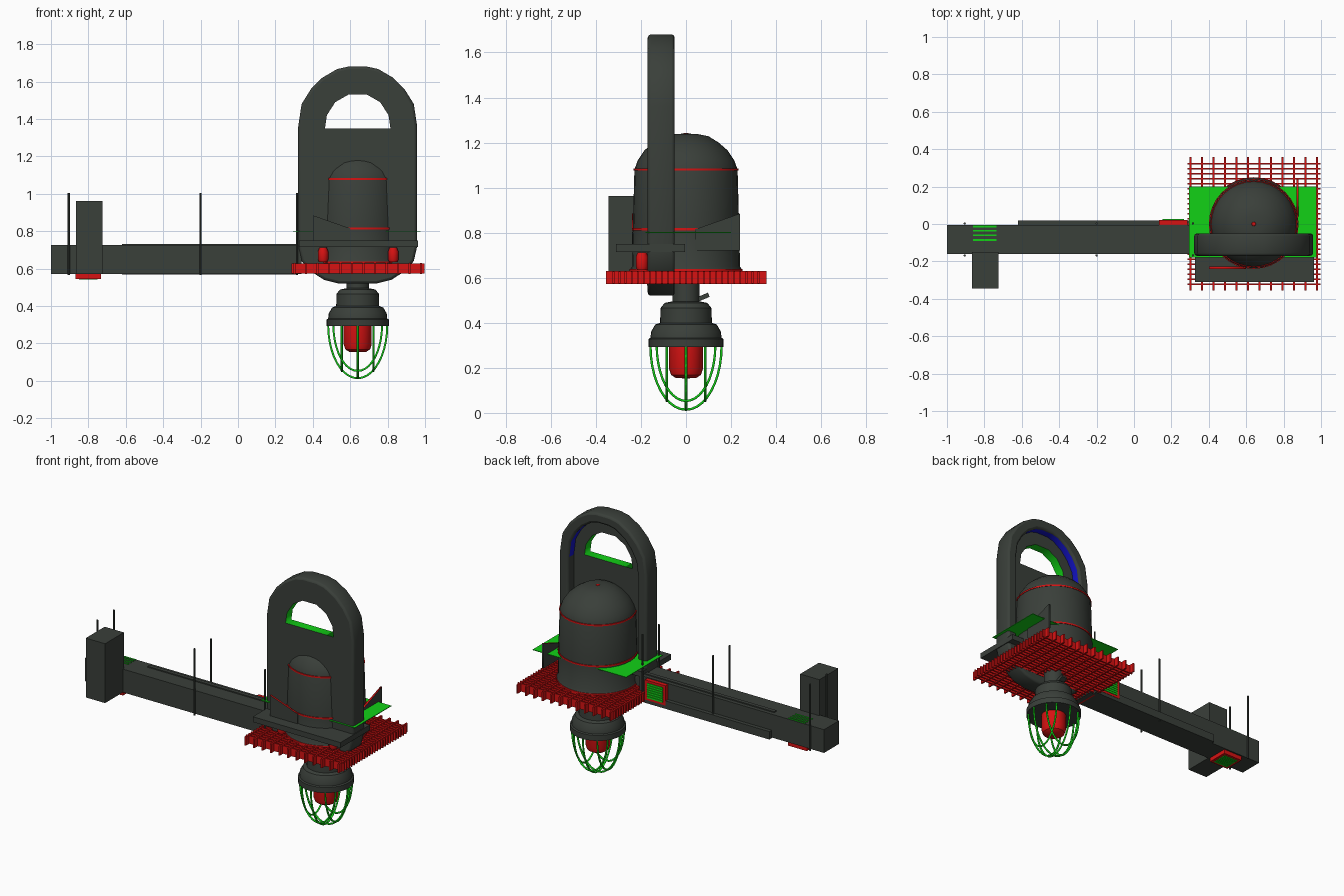
import bpy, bmesh, math
from mathutils import Matrix, Vector

cube = bpy.data.objects.get("Cube")
if cube:
    bpy.data.objects.remove(cube)


def material(name, rgb):
    m = bpy.data.materials.new(name)
    m.use_nodes = True
    m.diffuse_color = (*rgb, 1)
    m.node_tree.nodes["Principled BSDF"].inputs["Base Color"].default_value = (*rgb, 1)
    return m


DARK = material("dark grey paint", (0.042, 0.05, 0.042))
RED = material("red", (0.68, 0.006, 0.006))
GREEN = material("green", (0.006, 0.64, 0.008))
BLUE = material("blue", (0.006, 0.006, 0.55))
CX = 0.64  # axis of the lamp and dome


def add(name, bm, mats, smooth=False):
    bmesh.ops.recalc_face_normals(bm, faces=bm.faces)
    me = bpy.data.meshes.new(name)
    bm.to_mesh(me)
    bm.free()
    for m in mats:
        me.materials.append(m)
    ob = bpy.data.objects.new(name, me)
    bpy.context.collection.objects.link(ob)
    if smooth:
        bpy.ops.object.select_all(action="DESELECT")
        ob.select_set(True)
        bpy.context.view_layer.objects.active = ob
        bpy.ops.object.shade_smooth_by_angle(angle=math.radians(35))
    return ob


def boxes(name, mat, spans):
    """One object made of boxes, each given as x, y and z ranges."""
    bm = bmesh.new()
    for x, y, z in spans:
        mid = Vector(((a + b) / 2 for a, b in (x, y, z)))
        size = Matrix.Diagonal((x[1] - x[0], y[1] - y[0], z[1] - z[0], 1))
        bmesh.ops.create_cube(bm, size=1, matrix=Matrix.Translation(mid) @ size)
    return add(name, bm, [mat])


def lathe(name, mat, profile, x=CX, y=0, steps=32):
    """Spin a radius / height profile about a vertical axis."""
    bm = bmesh.new()
    vs = [bm.verts.new((x + r, y, z)) for r, z in profile]
    es = [bm.edges.new(p) for p in zip(vs, vs[1:])]
    bmesh.ops.spin(bm, geom=vs + es, cent=(x, y, 0), axis=(0, 0, 1),
                   angle=math.tau, steps=steps, use_duplicate=False)
    bmesh.ops.remove_doubles(bm, verts=bm.verts, dist=0.0005)
    return add(name, bm, [mat], True)


def panel(name, mats, outlines, y0, y1, bevel=0):
    """Fill x / z outlines (outer, then holes) and give them depth along y."""
    cu = bpy.data.curves.new(name, "CURVE")
    cu.dimensions, cu.fill_mode = "2D", "BOTH"
    cu.extrude = (y1 - y0) / 2 - bevel
    cu.bevel_depth, cu.bevel_resolution, cu.offset = bevel, 1, -bevel
    for pts in outlines:
        sp = cu.splines.new("POLY")
        sp.points.add(len(pts) - 1)
        for p, (x, z) in zip(sp.points, pts):
            p.co = (x, z, 0, 1)
        sp.use_cyclic_u = True
    tmp = bpy.data.objects.new(name + " curve", cu)
    bpy.context.collection.objects.link(tmp)
    me = bpy.data.meshes.new_from_object(tmp.evaluated_get(bpy.context.evaluated_depsgraph_get()))
    bm = bmesh.new()
    bm.from_mesh(me)
    bpy.data.objects.remove(tmp)
    bpy.data.meshes.remove(me)
    bmesh.ops.remove_doubles(bm, verts=bm.verts, dist=0.0001)
    bm.transform(Matrix.Translation((0, (y0 + y1) / 2, 0)) @ Matrix.Rotation(math.pi / 2, 4, "X"))
    for f in bm.faces:
        f.material_index = 0
    return add(name, bm, mats)


def mirrored(half):
    return [(CX - w, z) for w, z in half] + [(CX + w, z) for w, z in reversed(half)]


# Upright arched panel: rounded rim, recessed web and a handle opening
outer = mirrored([(0.1, 0.52), (0.18, 0.54), (0.25, 0.585), (0.3, 0.64), (0.318, 0.72),
                  (0.318, 1.36), (0.3, 1.48), (0.25, 1.56), (0.19, 1.62), (0.11, 1.667), (0.05, 1.68)])


def inset(d):
    sx, sz = 1 - d / 0.318, 1 - d / 0.58
    return [(CX + (x - CX) * sx, 1.1 + (z - 1.1) * sz) for x, z in outer]


hole = mirrored([(0.175, 1.35), (0.165, 1.42), (0.12, 1.49), (0.05, 1.53)])
rim = panel("arch_rim", [DARK, BLUE], [outer, inset(0.065)], -0.17, -0.05, 0.014)
web = panel("arch_web", [DARK, GREEN], [inset(0.03), hole], -0.17, -0.11)
for f in web.data.polygons:
    c = f.center
    if abs(f.normal.y) < 0.5 and abs(c.x - CX) < 0.2 and 1.3 < c.z < 1.56:
        f.material_index = 1
for f in rim.data.polygons:
    c = f.center
    if abs(f.normal.y) < 0.3 and c.z > 1.1 and f.normal.dot(Vector((CX, c.y, 1.1)) - c) > 0:
        f.material_index = 1

# Domed housing with red seams
lathe("dome_housing", DARK, [(0, 0.632), (0.25, 0.632), (0.24, 0.65), (0.236, 0.82), (0.229, 1.08),
                             (0.215, 1.12), (0.185, 1.165), (0.145, 1.2), (0.1, 1.228), (0.05, 1.238), (0, 1.24)])
for i, (r, z) in enumerate([(0.25, 0.634), (0.24, 0.815), (0.232, 1.08)]):
    lathe(f"dome_seam_{i + 1}", RED, [(r - 0.02, z - 0.005), (r, z - 0.005), (r, z + 0.005), (r - 0.02, z + 0.005)])
lathe("dome_tip", RED, [(0, 1.236), (0.014, 1.236), (0.01, 1.242), (0, 1.242)], steps=12)

# Thin deck, front shelf and its two posts
boxes("green_deck", GREEN, [((0.295, 0.975), (-0.18, 0.2), (0.798, 0.802))])
boxes("front_shelf", DARK, [((0.325, 0.962), (-0.31, -0.005), (0.715, 0.75))])
for side, x in (("right", 0.455), ("left", 0.83)):
    lathe(f"{side}_post", RED, [(0, 0.635), (0.022, 0.635), (0.028, 0.65), (0.028, 0.69), (0.02, 0.712), (0, 0.712)],
          x, -0.195, 12)

# Sloping side fins with a red top edge
fin_shape = [(0.4, 0.72), (0.4, 0.885), (0.6, 0.815), (0.6, 0.72)]
turn = Matrix.Translation((CX, 0, 0)) @ Matrix(((0, -1, 0, 0), (-1, 0, 0, 0), (0, 0, 1, 0), (0, 0, 0, 1))) \
    @ Matrix.Translation((-CX, 0, 0))
for name, m in (("front_fin", Matrix()), ("left_fin", turn)):
    fin = panel(name, [DARK, RED], [fin_shape], -0.24, -0.228)
    for f in fin.data.polygons:
        if f.normal.z > 0.5:
            f.material_index = 1
    fin.data.transform(m)
    if m.determinant() < 0:
        fin.data.flip_normals()

# Red grating
spans = []
for i in range(12):
    x = CX + (i - 5.5) * 0.0615
    spans.append(((x - 0.005, x + 0.005), (-0.355, 0.358), (0.572, 0.63)))
for i in range(25):
    y = (i - 12) * 0.0268
    spans.append(((0.286, 0.998), (y - 0.004, y + 0.004), (0.575, 0.627)))
boxes("floor_grating", RED, spans)

# Hanging lamp: bell, bulb and wire cage
lathe("lamp_bell", DARK, [(0, 0.64), (0.06, 0.64), (0.06, 0.495), (0.095, 0.488), (0.113, 0.465), (0.115, 0.4),
                          (0.137, 0.392), (0.155, 0.36), (0.158, 0.333), (0.167, 0.328), (0.167, 0.292), (0, 0.292)])
lathe("lamp_bulb", RED, [(0, 0.3), (0.075, 0.3), (0.075, 0.195), (0.066, 0.168), (0.045, 0.155), (0, 0.153)])
lever = boxes("lamp_lever", DARK, [((-0.02, 0.02), (-0.06, 0.05), (-0.01, 0.01))])
lever.data.transform(Matrix.Translation((CX, 0.055, 0.505)) @ Matrix.Rotation(0.4, 4, "X"))


def wire(name, points, radius):
    cu = bpy.data.curves.new(name, "CURVE")
    cu.dimensions, cu.bevel_depth, cu.bevel_resolution = "3D", radius, 1
    sp = cu.splines.new("POLY")
    sp.points.add(len(points) - 1)
    for p, co in zip(sp.points, points):
        p.co = (*co, 1)
    cu.materials.append(GREEN)
    bpy.context.collection.objects.link(bpy.data.objects.new(name, cu))


for axis in (0, 1):
    for j, (off, half, drop) in enumerate([(-0.085, 0.13, 0.245), (0, 0.158, 0.284), (0.085, 0.13, 0.245)]):
        pts = []
        for k in range(21):
            a = math.pi * k / 20
            u, z = half * math.cos(a), 0.298 - drop * math.sin(a)
            pts.append((CX + u, off, z) if axis == 0 else (CX + off, u, z))
        wire(f"cage_wire_{axis * 3 + j + 1}", pts, 0.006)

# Long side arm with back rail, top strip and end box
boxes("side_arm", DARK, [((-1, 0.34), (-0.16, -0.005), (0.572, 0.725))])
boxes("arm_rail", DARK, [((-0.62, 0.32), (-0.01, 0.02), (0.568, 0.62)),
                         ((-0.62, 0.32), (-0.055, -0.03), (0.72, 0.732))])
boxes("end_box", DARK, [((-0.865, -0.725), (-0.345, -0.15), (0.572, 0.962))])
rods = [(-0.905, -0.168), (-0.905, 0.003), (-0.2, -0.168), (-0.2, 0.003), (0.315, -0.168), (0.315, 0.003)]
for i, (x, y) in enumerate(rods):
    lathe(f"rod_{i + 1}", DARK, [(0, 0.565), (0.006, 0.565), (0.006, 1.003), (0, 1.003)], x, y, 8)

# Red framed vents with green slats, plus slats on the arm's top
boxes("back_vent_frame", RED, [((0.135, 0.285), (-0.01, 0.022), (0.59, 0.72))])
boxes("back_vent_slats", GREEN, [((0.153, 0.267), (0.015, 0.026), (z, z + 0.012))
                                 for z in [0.605 + 0.0145 * i for i in range(7)]])
boxes("bottom_vent_frame", RED, [((-0.868, -0.732), (-0.15, -0.015), (0.545, 0.58))])
boxes("bottom_vent_slats", GREEN, [((-0.85, -0.75), (y, y + 0.012), (0.541, 0.56))
                                   for y in [-0.132 + 0.0145 * i for i in range(7)]])
boxes("top_vent_slats", GREEN, [((-0.86, -0.735), (y, y + 0.009), (0.72, 0.729))
                                for y in (-0.09, -0.065, -0.04, -0.018)])
